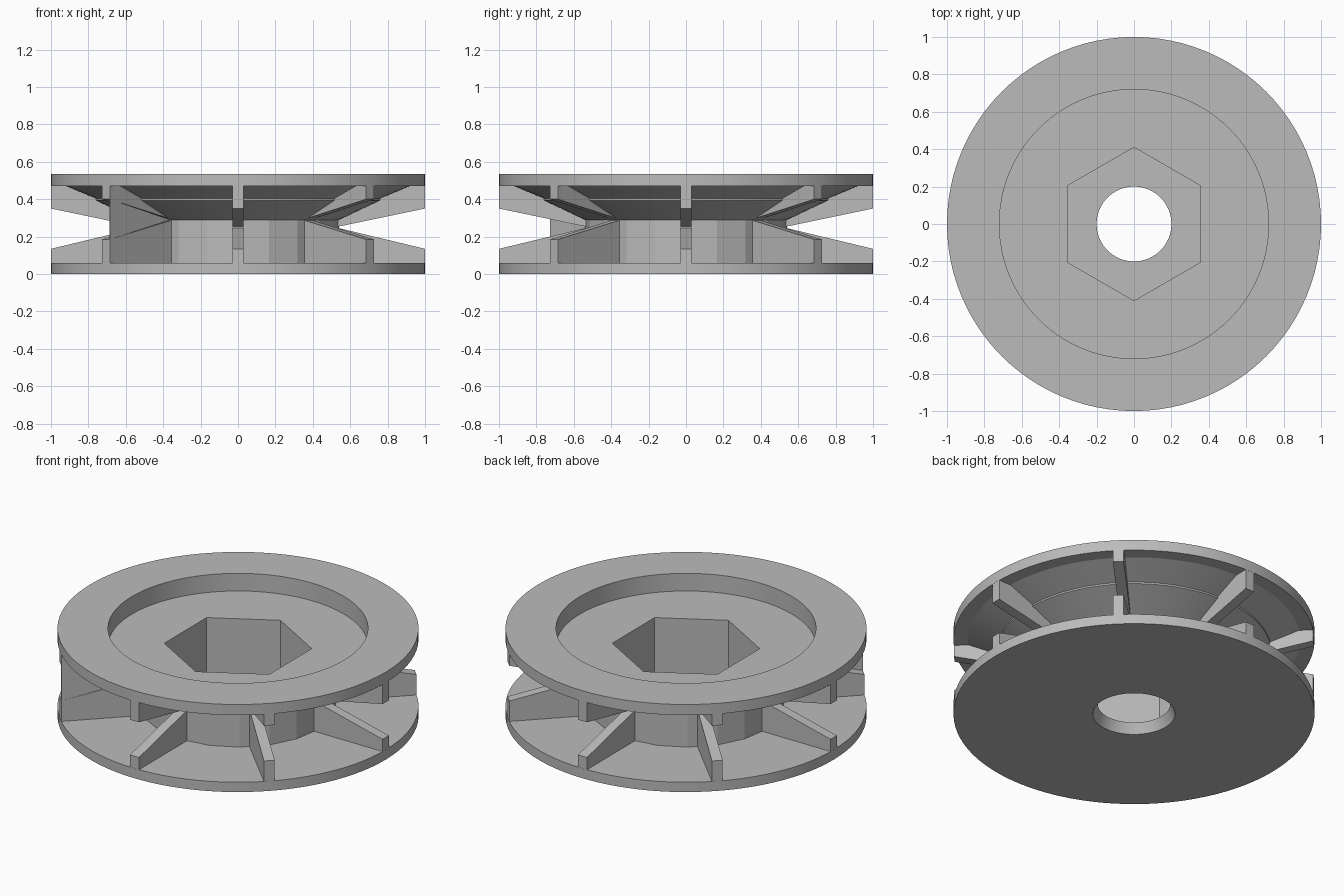
import bpy
import bmesh
from math import radians, pi
from mathutils import Matrix

cube = bpy.data.objects.get("Cube")
if cube:
    bpy.data.objects.remove(cube, do_unlink=True)

grey = bpy.data.materials.new("plain grey")
grey.use_nodes = True
grey.diffuse_color = (0.5, 0.5, 0.5, 1)
grey.node_tree.nodes["Principled BSDF"].inputs["Base Color"].default_value = grey.diffuse_color


def finish(name, bm, smooth=False):
    bmesh.ops.recalc_face_normals(bm, faces=bm.faces[:])
    mesh = bpy.data.meshes.new(name)
    bm.to_mesh(mesh)
    bm.free()
    mesh.materials.append(grey)
    obj = bpy.data.objects.new(name, mesh)
    bpy.context.collection.objects.link(obj)
    if smooth:
        shade(obj)
    return obj


def activate(obj):
    bpy.ops.object.select_all(action="DESELECT")
    obj.select_set(True)
    bpy.context.view_layer.objects.active = obj


def shade(obj):
    activate(obj)
    bpy.ops.object.shade_smooth_by_angle(angle=radians(12))


def lathe(name, profile, steps, closed=False, smooth=False):
    bm = bmesh.new()
    verts = [bm.verts.new((r, 0, z)) for r, z in profile]
    pairs = list(zip(verts, verts[1:]))
    if closed:
        pairs.append((verts[-1], verts[0]))
    edges = [bm.edges.new(p) for p in pairs]
    bmesh.ops.spin(bm, geom=verts + edges, cent=(0, 0, 0), axis=(0, 0, 1),
                   angle=2 * pi, steps=steps, use_duplicate=False)
    bmesh.ops.remove_doubles(bm, verts=bm.verts[:], dist=1e-5)
    return finish(name, bm, smooth)


def plate(name, outline, angle, y0, y1):
    """Upright slab with a radial outline, turned about the axis."""
    bm = bmesh.new()
    face = bm.faces.new([bm.verts.new((r, y0, z)) for r, z in outline])
    out = bmesh.ops.extrude_face_region(bm, geom=[face])
    moved = [v for v in out["geom"] if isinstance(v, bmesh.types.BMVert)]
    bmesh.ops.translate(bm, verts=moved, vec=(0, y1 - y0, 0))
    if face.is_valid and len(bm.faces) < len(outline) + 2:
        bm.faces.new([v for v in face.verts])
    bmesh.ops.rotate(bm, verts=bm.verts[:], matrix=Matrix.Rotation(radians(angle), 3, "Z"))
    return finish(name, bm)


HUB, BASE, JOIN, UNDER, TOP, FLOOR = 0.54, 0.06, 0.29, 0.47, 0.535, 0.427

# Lower flange with a tapered centre hole
lathe("lower_flange", [(0.2, BASE), (1, BASE), (1, 0), (0.228, 0)], 96, closed=True, smooth=True)

# Faceted hub and the dished upper flange
hub = lathe("hub", [(0, BASE), (HUB, BASE), (HUB, JOIN), (0, JOIN)], 20)
dish = lathe("upper_flange", [(0, JOIN), (HUB, JOIN), (0.76, 0.394), (0.76, 0.404),
                              (0.92, UNDER), (1, UNDER), (1, TOP), (0.72, TOP),
                              (0.72, FLOOR), (0, FLOOR)], 96)

# Hexagonal pocket cut through dish and hub
bm = bmesh.new()
bmesh.ops.create_cone(bm, cap_ends=True, segments=6, radius1=0.41, radius2=0.41, depth=1,
                      matrix=Matrix.Translation((0, 0, 0.3)))
bmesh.ops.rotate(bm, verts=bm.verts[:], matrix=Matrix.Rotation(
    0 if any(abs(v.co.x) < 1e-4 for v in bm.verts) else radians(30), 3, "Z"))
cutter = finish("hex_cutter", bm)
cutter.hide_render = True
for obj in (hub, dish):
    activate(obj)
    mod = obj.modifiers.new("hex pocket", "BOOLEAN")
    mod.operation = "DIFFERENCE"
    mod.solver = "EXACT"
    mod.object = cutter
    bpy.ops.object.modifier_apply(modifier=mod.name)
bpy.data.objects.remove(cutter, do_unlink=True)
shade(dish)

# Eight notched fins; the notch sits higher on the diagonal ones
for i in range(8):
    lift = 0.05 * (i % 2)
    low, high, apex = 0.135 + lift, 0.35 + lift, 0.25 + 0.04 * (i % 2)
    plate(f"lower_fin_{i + 1}", [(0.52, 0.05), (0.999, 0.05), (0.999, low), (0.52, apex)],
          i * 45, -0.03, 0.03)
    plate(f"upper_fin_{i + 1}", [(0.52, apex), (0.999, high), (0.999, 0.48), (0.92, 0.48),
                                 (0.52, 0.3)], i * 45, -0.03, 0.03)

# Thin web closing the notch of one diagonal fin
plate("notch_web", [(HUB, JOIN), (0.999, 0.185), (0.999, 0.4)], 225, 0.026, 0.03)
